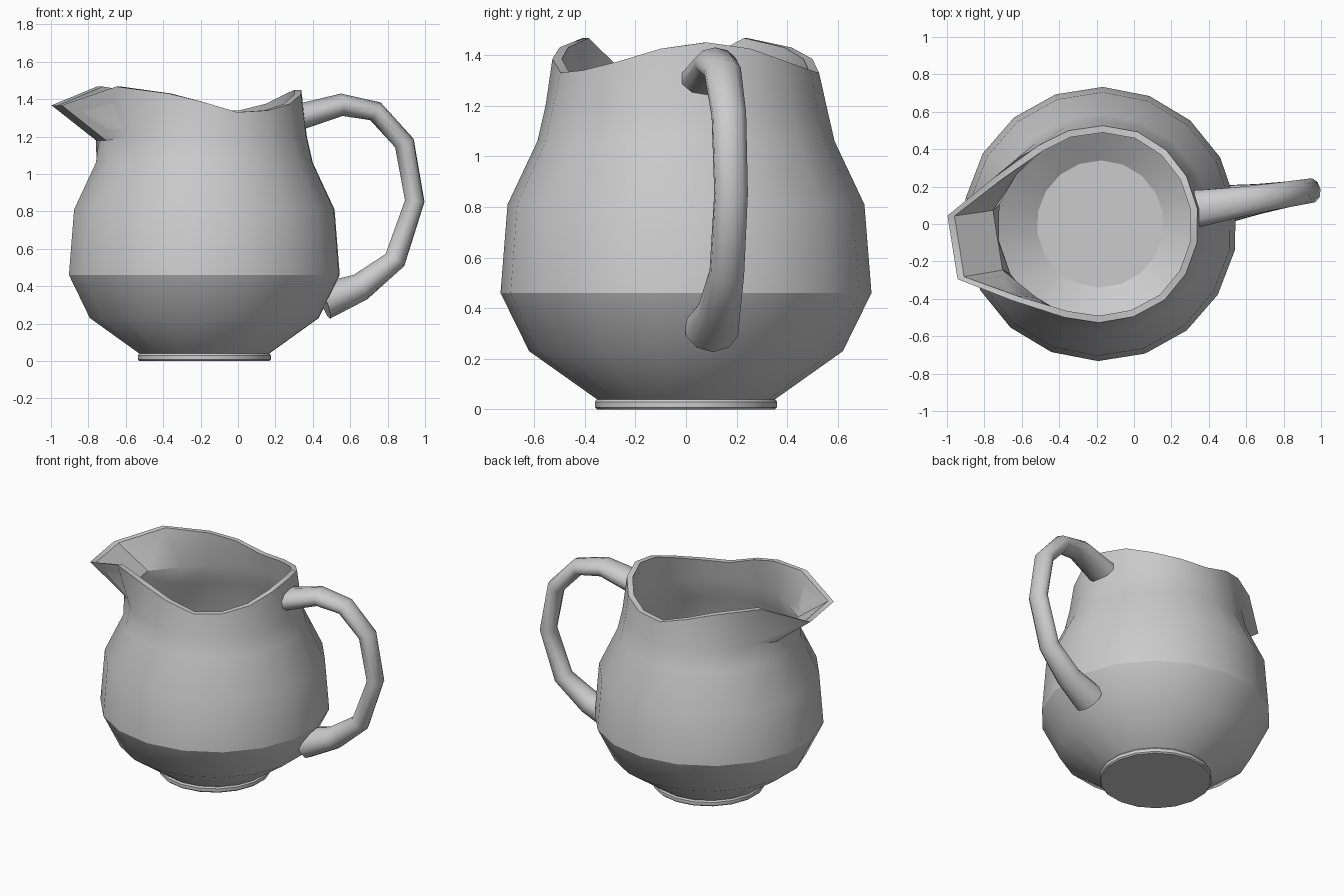
import bpy, bmesh
from math import sin, cos, radians
from mathutils import Vector

if "Cube" in bpy.data.objects:
    bpy.data.objects.remove(bpy.data.objects["Cube"])

SIDES = 18
CENTRE = Vector((-0.18, 0, 0))
TURN = radians(9)


def make_object(name, rings, angle):
    """Loft a list of equal-length rings, cap both ends, shade smooth by angle."""
    bm = bmesh.new()
    loops = [[bm.verts.new(p) for p in ring] for ring in rings]
    n = len(loops[0])
    for a, b in zip(loops, loops[1:]):
        for i in range(n):
            j = (i + 1) % n
            bm.faces.new((a[i], a[j], b[j], b[i]))
    bm.faces.new(loops[0][::-1])
    bm.faces.new(loops[-1])
    bmesh.ops.recalc_face_normals(bm, faces=bm.faces)
    mesh = bpy.data.meshes.new(name)
    bm.to_mesh(mesh)
    bm.free()
    obj = bpy.data.objects.new(name, mesh)
    bpy.context.collection.objects.link(obj)
    obj.location = CENTRE
    obj.rotation_euler.z = TURN
    bpy.ops.object.select_all(action='DESELECT')
    obj.select_set(True)
    bpy.context.view_layer.objects.active = obj
    bpy.ops.object.shade_smooth_by_angle(angle=radians(angle))
    return obj


def circle(r, z):
    return [Vector((r * cos(radians(20 * i)), r * sin(radians(20 * i)), z))
            for i in range(SIDES)]


def mirrored(half):
    """Complete a ring from its points at 0..180 degrees."""
    return half + [Vector((p.x, -p.y, p.z)) for p in half[-2:0:-1]]


def inset(ring, t, dz=0.0):
    out = []
    for p in ring:
        s = 1 - t / Vector((p.x, p.y)).length
        out.append(Vector((p.x * s, p.y * s, p.z + dz)))
    return out


# Wavy rim, pulled out to a flat pouring lip
rim = mirrored([Vector(p) for p in (
    (0.525, 0, 1.45), (0.495, 0.18, 1.425), (0.41, 0.335, 1.375),
    (0.275, 0.455, 1.34), (0.097, 0.517, 1.33), (-0.09, 0.52, 1.385),
    (-0.266, 0.464, 1.43), (-0.53, 0.33, 1.467), (-0.80, 0.172, 1.367),
    (-0.80, 0, 1.367))])

# Neck ring, with the underside of the spout starting at the back points
neck = circle(0.555, 1.2)
for i, y in ((8, 0.17), (9, 0), (10, -0.17)):
    neck[i] = Vector((-0.56 if y else -0.57, y, 1.18))

# Jug body: foot, belly, neck, rim, then back down the inner wall
belly = [(0.62, 0.23), (0.733, 0.46), (0.705, 0.81), (0.587, 1.06)]
foot = [(0.352, 0), (0.36, 0.008), (0.36, 0.03), (0.352, 0.04)]
outer = [circle(r, z) for r, z in foot + belly] + [neck, rim]
inner_neck = inset(neck, 0.035)
for i in (8, 9, 10):
    inner_neck[i] = Vector((-0.555, neck[i].y * 0.95, 1.215))
inner = [inset(rim, 0.037), inner_neck]
inner += [circle(r - 0.037, z) for r, z in belly[::-1]] + [circle(0.34, 0.07)]
make_object("jug_body", outer + inner, 30)

# Handle: tapered oval tube (x, z, half thickness, half width)
path = [(0.515, 1.305, 0.07, 0.105), (0.744, 1.37, 0.06, 0.085),
        (0.926, 1.335, 0.055, 0.075), (1.083, 1.165, 0.055, 0.07),
        (1.139, 0.855, 0.053, 0.068), (1.032, 0.54, 0.06, 0.07),
        (0.845, 0.395, 0.075, 0.085), (0.645, 0.32, 0.10, 0.11)]
pts = [Vector((x, 0, z)) for x, z, _, _ in path]
tube = []
for k, (x, z, t, w) in enumerate(path):
    d = (pts[min(k + 1, len(pts) - 1)] - pts[max(k - 1, 0)]).normalized()
    normal = Vector((-d.z, 0, d.x))
    tube.append([pts[k] + normal * t * cos(radians(36 * i))
                 + Vector((0, w * sin(radians(36 * i)), 0)) for i in range(10)])
make_object("handle", tube, 50)
